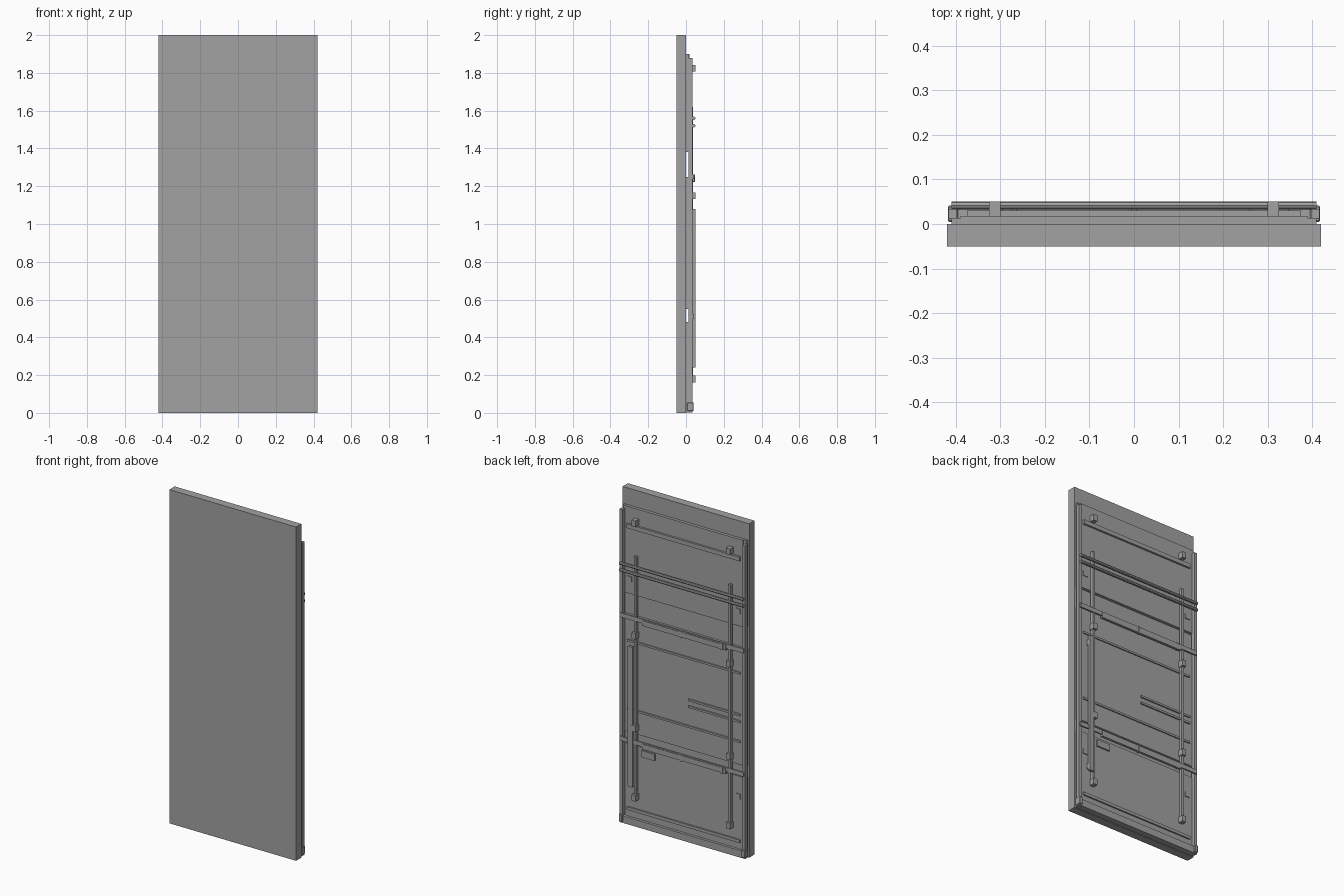
import bpy, bmesh, math
from mathutils import Matrix, Vector

if "Cube" in bpy.data.objects:
    bpy.data.objects.remove(bpy.data.objects["Cube"])

grey = bpy.data.materials.new("plain grey")
grey.diffuse_color = (0.36, 0.36, 0.36, 1)
grey.use_nodes = True
grey.node_tree.nodes["Principled BSDF"].inputs["Base Color"].default_value = grey.diffuse_color


def finish(name, bm):
    mesh = bpy.data.meshes.new(name)
    bm.to_mesh(mesh)
    bm.free()
    mesh.materials.append(grey)
    obj = bpy.data.objects.new(name, mesh)
    bpy.context.collection.objects.link(obj)
    return obj


def box(name, x, y, z, bevel=0):
    """Box between (min, max) pairs on each axis."""
    bm = bmesh.new()
    size = Vector((x[1] - x[0], y[1] - y[0], z[1] - z[0]))
    centre = Vector((sum(x) / 2, sum(y) / 2, sum(z) / 2))
    bmesh.ops.create_cube(bm, size=1, matrix=Matrix.Translation(centre) @ Matrix.Diagonal((*size, 1)))
    obj = finish(name, bm)
    if bevel:
        mod = obj.modifiers.new("edge", 'BEVEL')
        mod.width = bevel
        mod.segments = 1
    return obj


def pair(name, x, y, z, bevel=0):
    """The same box on both sides."""
    box(name + "_right", x, y, z, bevel)
    box(name + "_left", (-x[1], -x[0]), y, z, bevel)


def pipe(name, z, y=0.042, radius=0.009, half=0.41):
    bm = bmesh.new()
    bmesh.ops.create_cone(bm, cap_ends=True, segments=8, radius1=radius, radius2=radius, depth=2 * half,
                          matrix=Matrix.Translation((0, y, z)) @ Matrix.Rotation(math.pi / 2, 4, 'Y'))
    finish(name, bm)


# Main slab
box("main_slab", (-0.42, 0.42), (-0.05, 0), (0, 2))

# Backing panels with open gaps between them, and their side spacers
for i, z in enumerate([(0.003, 0.48), (0.55, 1.25), (1.38, 1.9)]):
    box(f"backing_panel_{i}", (-0.39, 0.39), (0, 0.018), z)
    pair(f"side_spacer_{i}", (0.39, 0.41), (0, 0.013), z)

# Side rails, bottom blocks and bottom bar
pair("side_rail", (0.397, 0.416), (0.012, 0.034), (0.003, 1.88))
pair("bottom_block", (0.395, 0.418), (0.005, 0.041), (0.01, 0.055), 0.003)
box("bottom_bar", (-0.396, 0.396), (0, 0.034), (0.003, 0.045))

# Ledges and thin strips across the panel
box("top_ledge", (-0.375, 0.375), (0.018, 0.03), (1.775, 1.8))
box("lower_ledge", (-0.375, 0.375), (0.018, 0.027), (0.085, 0.103))
for i, z in enumerate([1.1, 0.69]):
    box(f"thin_strip_{i}", (-0.375, 0.375), (0.018, 0.025), (z - 0.006, z + 0.006))
for i, z in enumerate([0.85, 0.81]):
    box(f"short_strip_{i}", (-0.375, -0.03), (0.018, 0.026), (z - 0.006, z + 0.006))

# Twin pipes
for i, z in enumerate([1.52, 1.56]):
    pipe(f"pipe_{i}", z)

# Vertical rods held by hooks
pair("vertical_rod", (0.305, 0.321), (0.018, 0.036), (0.165, 1.62))
for i, z in enumerate([0.18, 0.595, 1.15, 1.825]):
    pair(f"hook_{i}", (0.3, 0.326), (0.018, 0.05), (z - 0.018, z + 0.018))

# Tall handle bar on one side
box("tall_bar", (0.322, 0.352), (0.034, 0.049), (0.24, 1.08))
for i, z in enumerate([0.26, 1.03]):
    box(f"tall_bar_mount_{i}", (0.326, 0.348), (0.018, 0.034), (z, z + 0.03))

# Cross bars with cover plates and joints
for i, z in enumerate([0.51, 1.25]):
    box(f"cross_bar_{i}", (-0.41, 0.41), (0.033, 0.042), (z - 0.013, z + 0.013))
    box(f"cross_plate_{i}", (-0.295, 0.26), (0.03, 0.045), (z - 0.025, z + 0.006))
    for j, x in enumerate([0.0, -0.27]):
        box(f"cross_joint_{i}_{j}", (x - 0.006, x + 0.006), (0.03, 0.048), (z - 0.028, z + 0.012))

# Small plates on the panel
box("label_plate", (0.19, 0.28), (0.018, 0.026), (0.425, 0.465))
for i, z in enumerate([0.36, 1.47]):
    pair(f"small_plate_{i}", (0.345, 0.375), (0.018, 0.023), (z - 0.015, z + 0.015))
